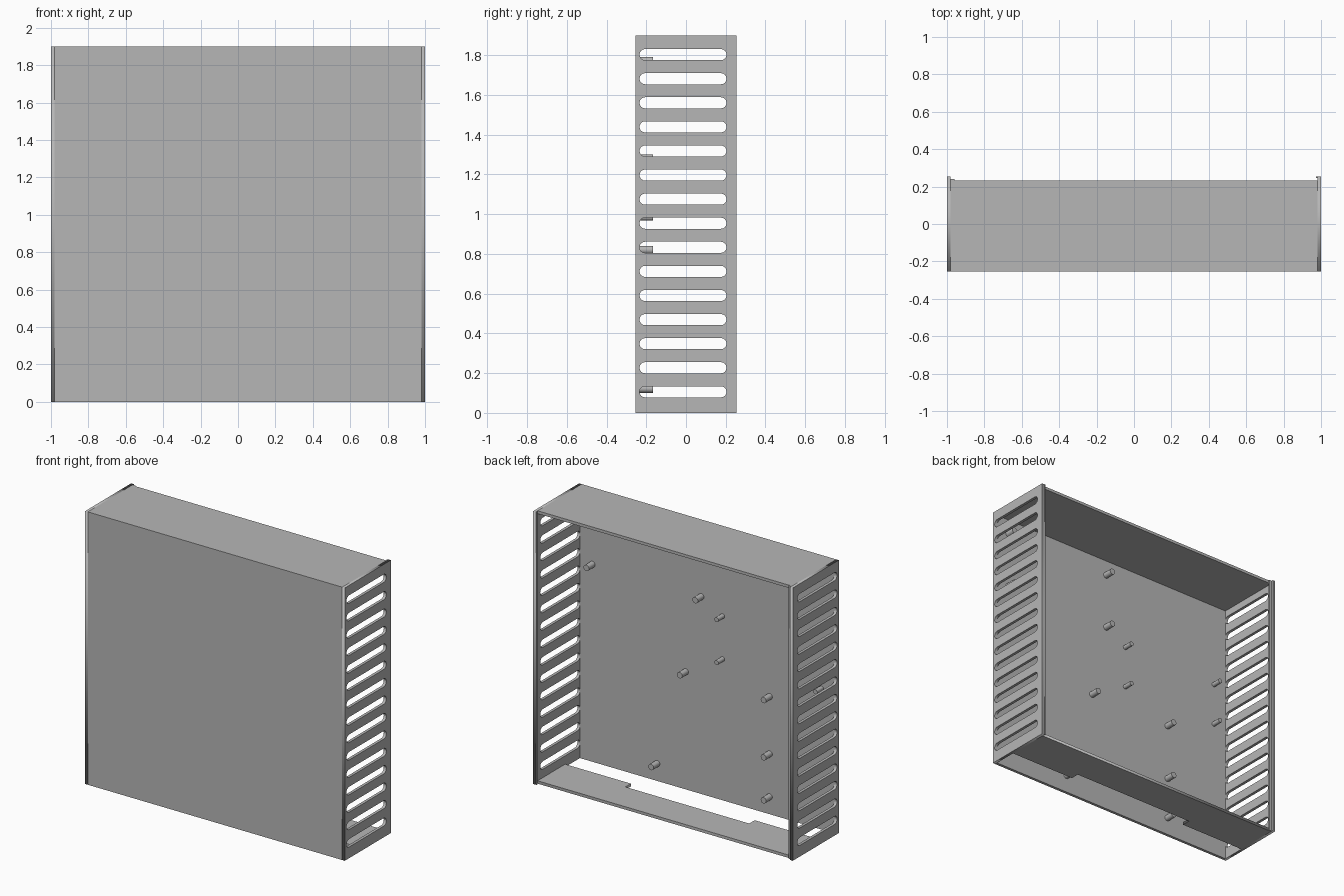
import bpy, math
from mathutils import Matrix, Vector

if "Cube" in bpy.data.objects:
    bpy.data.objects.remove(bpy.data.objects["Cube"], do_unlink=True)

H, D, T = 1.9, 0.253, 0.02          # height, half depth, wall thickness
BACK = 0.233                        # back edge of top and bottom walls
INNER = -D + T                      # inner face of the front panel

grey = bpy.data.materials.new("grey")
grey.use_nodes = True
grey.diffuse_color = (0.47, 0.47, 0.47, 1)
grey.node_tree.nodes["Principled BSDF"].inputs["Base Color"].default_value = grey.diffuse_color


def box(name, lo, hi):
    """Box between two opposite corners."""
    lo, hi = Vector(lo), Vector(hi)
    bpy.ops.mesh.primitive_cube_add(size=1)
    ob = bpy.context.object
    ob.name = name
    ob.data.transform(Matrix.Translation((lo + hi) / 2) @ Matrix.Diagonal((*(hi - lo), 1)))
    ob.data.materials.append(grey)
    return ob


def plate(name, loops, thickness, matrix):
    """Flat plate from an outline and hole loops, extruded both ways."""
    curve = bpy.data.curves.new(name, "CURVE")
    curve.dimensions = "2D"
    curve.fill_mode = "BOTH"
    curve.extrude = thickness / 2
    for loop in loops:
        spline = curve.splines.new("POLY")
        spline.points.add(len(loop) - 1)
        for point, (u, v) in zip(spline.points, loop):
            point.co = (u, v, 0, 1)
        spline.use_cyclic_u = True
    temp = bpy.data.objects.new(name + "_outline", curve)
    bpy.context.collection.objects.link(temp)
    graph = bpy.context.evaluated_depsgraph_get()
    mesh = bpy.data.meshes.new_from_object(temp.evaluated_get(graph))
    bpy.data.objects.remove(temp, do_unlink=True)
    mesh.transform(matrix)
    mesh.materials.clear()
    mesh.materials.append(grey)
    ob = bpy.data.objects.new(name, mesh)
    bpy.context.collection.objects.link(ob)
    return ob


def slot(z, y0=-0.234, y1=0.204, r=0.028, steps=8):
    """Rounded vent slot in the y-z plane."""
    loop = []
    for centre, start in ((y1 - r, -math.pi / 2), (y0 + r, math.pi / 2)):
        for i in range(steps + 1):
            a = start + math.pi * i / steps
            loop.append((centre + r * math.cos(a), z + r * math.sin(a)))
    return loop


def standoff(name, x, z, radius):
    length = 0.068
    bpy.ops.mesh.primitive_cylinder_add(
        vertices=24, radius=radius, depth=length + 0.004,
        location=(x, INNER + length / 2 - 0.002, z), rotation=(math.pi / 2, 0, 0))
    ob = bpy.context.object
    ob.name = name
    ob.data.materials.append(grey)
    bpy.ops.object.shade_smooth_by_angle()


# Front panel and top wall
box("front_panel", (-1 + T, -D, 0), (1 - T, INNER, H))
box("top_wall", (-1 + T, INNER, H - T), (1 - T, BACK, H))

# Bottom wall: open towards the front, with a shallow recess in its edge
edge, recess = -0.07, -0.01
outline = [(-1 + T, BACK), (-1 + T, edge), (-0.48, edge), (-0.48, recess),
           (0.474, recess), (0.474, edge), (1 - T, edge), (1 - T, BACK)]
plate("bottom_wall", [outline], T, Matrix.Translation((0, 0, T / 2)))

# Vented side walls
side_loops = [[(-D, 0), (D, 0), (D, H), (-D, H)]]
side_loops += [slot(0.106 + 0.1212 * i) for i in range(15)]
to_side = Matrix(((0, 0, 1, 0), (1, 0, 0, 0), (0, 1, 0, 0), (0, 0, 0, 1)))
for name, s in (("left", 1), ("right", -1)):
    plate(name + "_side_wall", side_loops, T,
          Matrix.Translation((s * (1 - T / 2), 0, 0)) @ to_side)

# Rear rails: a hooked lip on one side, a ledge on the other
box("left_rail_lip", (0.974, D - 0.008, 0), (1 - T, D, H))
box("right_rail_ledge", (-1 + T, BACK, 0), (-0.96, BACK + 0.008, H))

# Mounting standoffs inside the front panel
large = [(x, z) for x in (0.045, 0.884) for z in (1.375, 1.77)]
large += [(-0.481, z) for z in (0.122, 0.421, 0.82)]
large += [(0.165, 0.82), (0.385, 0.122)]
small = [(x, z) for x in (-0.119, -0.88) for z in (0.984, 1.283)]
for label, spots, radius in (("large", large, 0.021), ("small", small, 0.016)):
    for i, (x, z) in enumerate(spots):
        standoff(f"{label}_standoff_{i + 1}", x, z, radius)
